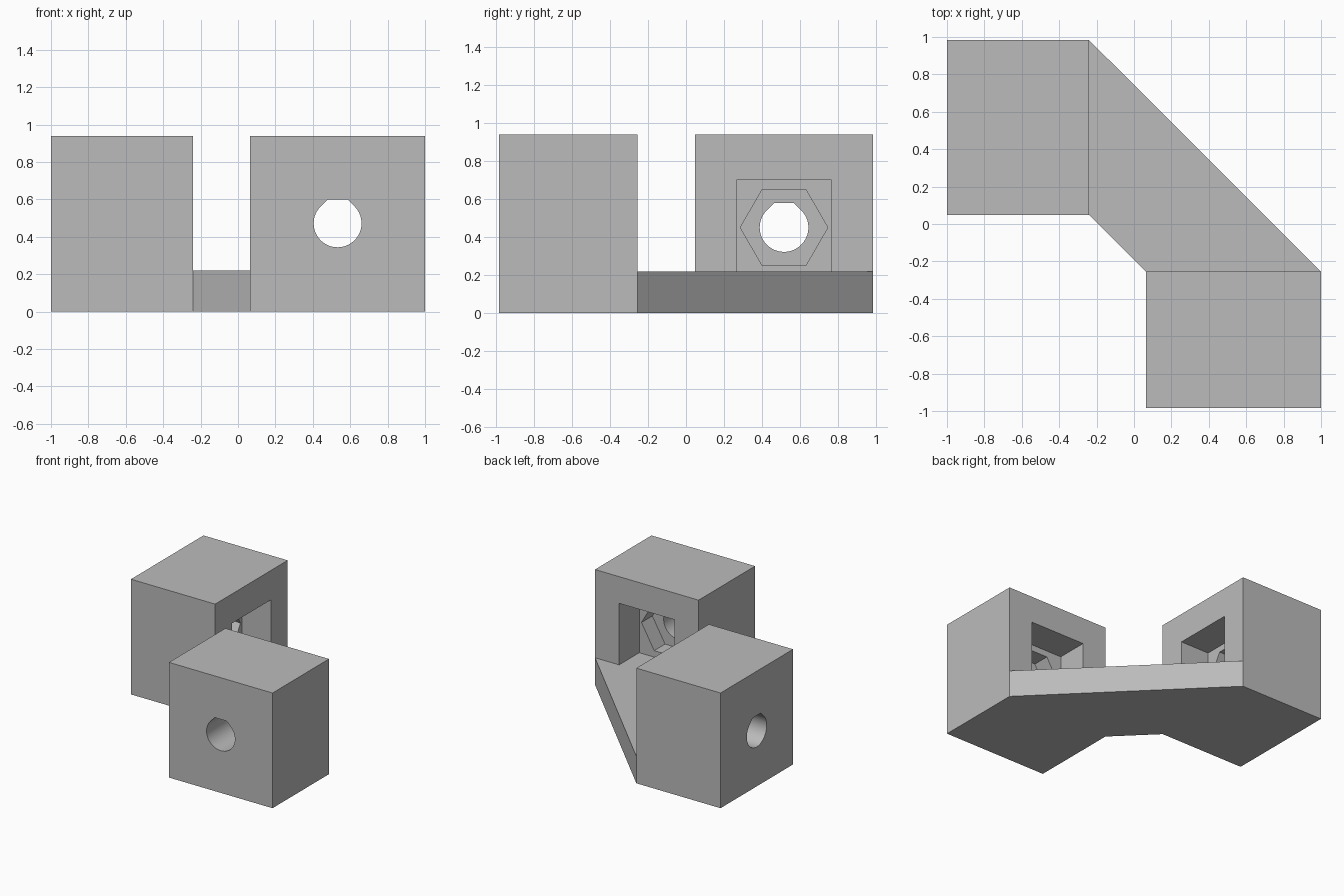
import bpy, bmesh, math
from mathutils import Vector

cube = bpy.data.objects.get("Cube")
if cube:
    bpy.data.objects.remove(cube, do_unlink=True)

grey = bpy.data.materials.new("light grey")
grey.use_nodes = True
colour = (0.5, 0.5, 0.5, 1)
grey.diffuse_color = colour
grey.node_tree.nodes["Principled BSDF"].inputs["Base Color"].default_value = colour

HEIGHT, BRIDGE = 0.94, 0.22
WIDTH = 0.935


def prism(name, points, direction):
    """Extrude a flat outline along a direction."""
    bm = bmesh.new()
    face = bm.faces.new([bm.verts.new(p) for p in points])
    ext = bmesh.ops.extrude_face_region(bm, geom=[face])
    moved = [v for v in ext["geom"] if isinstance(v, bmesh.types.BMVert)]
    bmesh.ops.translate(bm, vec=Vector(direction), verts=moved)
    bmesh.ops.recalc_face_normals(bm, faces=bm.faces)
    mesh = bpy.data.meshes.new(name)
    bm.to_mesh(mesh)
    bm.free()
    mesh.materials.append(grey)
    obj = bpy.data.objects.new(name, mesh)
    bpy.context.collection.objects.link(obj)
    return obj


def rect(u0, u1, z0, z1):
    return [(u0, z0), (u1, z0), (u1, z1), (u0, z1)]


def hexagon(u, z, r):
    return [(u + r * math.cos(i * math.pi / 3), z + r * math.sin(i * math.pi / 3))
            for i in range(6)]


def flat_teardrop(u, z, r, steps=48):
    """Round hole with 45 degree shoulders and a flat top."""
    arc = [math.radians(135 + 270 * i / steps) for i in range(steps + 1)]
    half = r * (math.sqrt(2) - 1)
    return ([(u + r * math.cos(a), z + r * math.sin(a)) for a in arc]
            + [(u + half, z + r), (u - half, z + r)])


def clamp_block(name, place, u0, depth, hole_z):
    """Block with an access pocket, a nut recess and a bolt hole."""
    mid = u0 + WIDTH / 2

    def solid(label, outline, start, end):
        a, b = Vector(place(0, 0, start)), Vector(place(0, 0, end))
        return prism(label, [place(u, z, start) for u, z in outline], b - a)

    block = solid(name, rect(u0, u0 + WIDTH, 0, HEIGHT), 0, depth)
    cutters = [
        solid("pocket_cutter", rect(mid - 0.25, mid + 0.25, BRIDGE, hole_z + 0.25), -0.1, 0.26),
        solid("nut_cutter", hexagon(mid, hole_z, 0.23), 0.2, 0.4),
        solid("bolt_cutter", flat_teardrop(mid, hole_z, 0.128), 0.3, depth + 0.1),
    ]
    for c in cutters:
        c.hide_render = True
        mod = block.modifiers.new(c.name, "BOOLEAN")
        mod.operation, mod.solver, mod.object = "DIFFERENCE", "EXACT", c
    # Bake the cuts and drop the helpers
    graph = bpy.context.evaluated_depsgraph_get()
    cut = bpy.data.meshes.new_from_object(block.evaluated_get(graph))
    block.modifiers.clear()
    block.data = cut
    for c in cutters:
        bpy.data.objects.remove(c, do_unlink=True)
    bpy.ops.object.select_all(action="DESELECT")
    block.select_set(True)
    bpy.context.view_layer.objects.active = block
    bpy.ops.object.shade_smooth_by_angle(angle=math.radians(30))


# Inner faces of the two blocks, where the bridge meets them
inner_x, inner_y = -0.24, -0.255
back_y, front_x = 0.048, 0.065

clamp_block("back_block", lambda u, z, d: (inner_x - d, u, z), back_y, 0.76, 0.45)
clamp_block("front_block", lambda u, z, d: (u, inner_y - d, z), front_x, 0.728, 0.472)

# Low diagonal bridge between the blocks
prism("bridge", [(inner_x, back_y, 0), (front_x, inner_y, 0),
                 (front_x + WIDTH, inner_y, 0), (inner_x, back_y + WIDTH, 0)],
      (0, 0, BRIDGE))
